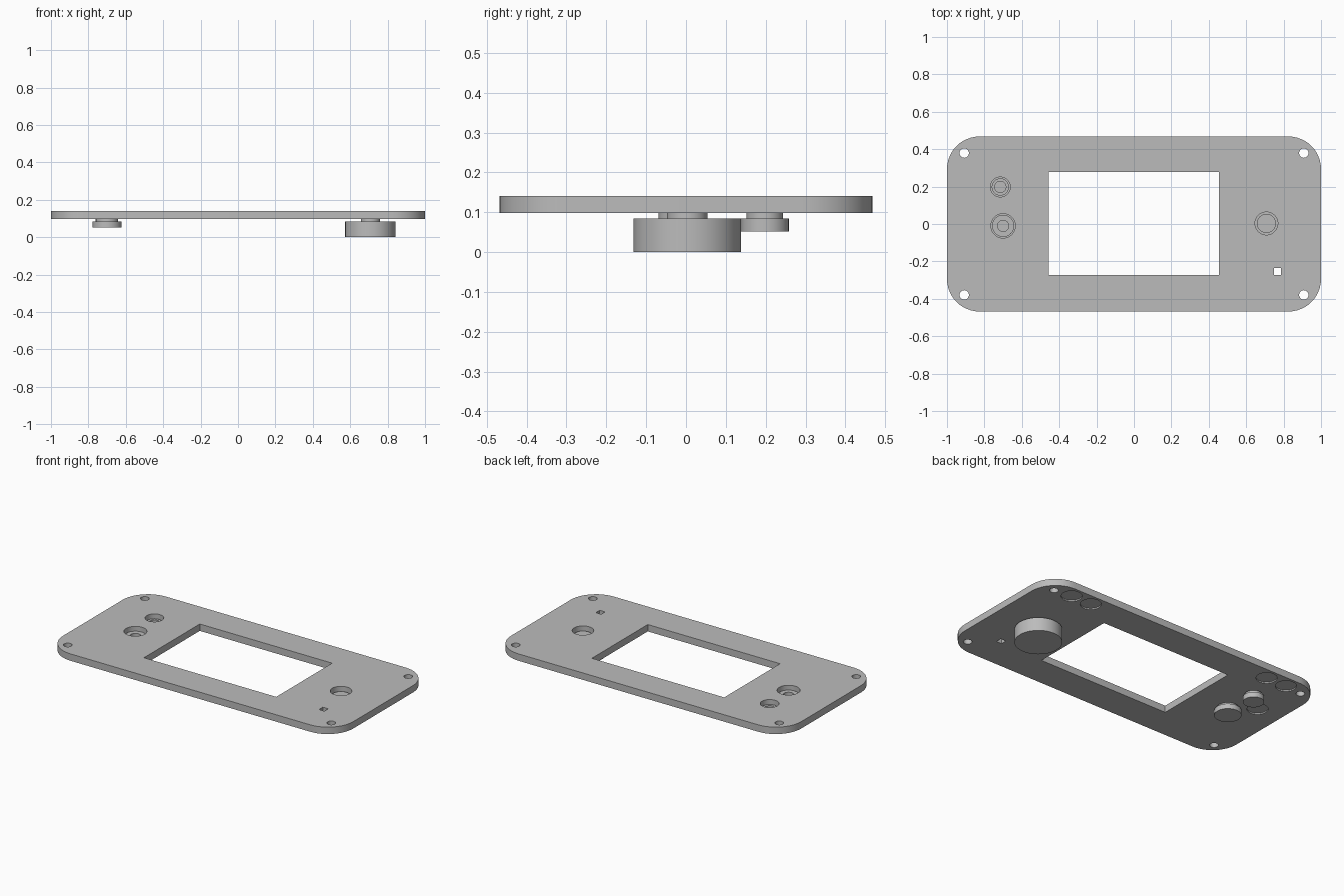
import bpy, math

cube = bpy.data.objects.get("Cube")
if cube:
    bpy.data.objects.remove(cube, do_unlink=True)

grey = bpy.data.materials.new("plain_grey")
grey.use_nodes = True
colour = (0.5, 0.5, 0.5, 1)
grey.diffuse_color = colour
grey.node_tree.nodes["Principled BSDF"].inputs["Base Color"].default_value = colour

BOTTOM, TOP = 0.098, 0.141


def prism(name, outline, z0, z1):
    """Extrude a closed xy outline between two heights."""
    n = len(outline)
    verts = [(x, y, z) for z in (z0, z1) for x, y in outline]
    faces = [tuple(reversed(range(n))), tuple(range(n, 2 * n))]
    faces += [(i, (i + 1) % n, n + (i + 1) % n, n + i) for i in range(n)]
    mesh = bpy.data.meshes.new(name)
    mesh.from_pydata(verts, [], faces)
    mesh.materials.append(grey)
    obj = bpy.data.objects.new(name, mesh)
    bpy.context.collection.objects.link(obj)
    return obj


def circle(x, y, r, n=48):
    return [(x + r * math.cos(i * math.tau / n), y + r * math.sin(i * math.tau / n))
            for i in range(n)]


def rectangle(x, y, hx, hy):
    return [(x - hx, y - hy), (x + hx, y - hy), (x + hx, y + hy), (x - hx, y + hy)]


def rounded_rectangle(hx, hy, r, steps=12):
    points = []
    for corner, (sx, sy) in enumerate([(1, 1), (-1, 1), (-1, -1), (1, -1)]):
        for i in range(steps + 1):
            a = (corner + i / steps) * math.pi / 2
            points.append((sx * (hx - r) + r * math.cos(a), sy * (hy - r) + r * math.sin(a)))
    return points


def cut(obj, outline, z0, z1):
    """Remove a prism from an object."""
    cutter = prism("cutter", outline, z0, z1)
    cutter.hide_render = True
    mod = obj.modifiers.new("cut", "BOOLEAN")
    mod.operation, mod.solver, mod.object = "DIFFERENCE", "EXACT", cutter
    bpy.context.view_layer.objects.active = obj
    bpy.ops.object.modifier_apply(modifier=mod.name)
    bpy.data.objects.remove(cutter, do_unlink=True)


def smooth(obj):
    bpy.ops.object.select_all(action="DESELECT")
    obj.select_set(True)
    bpy.context.view_layer.objects.active = obj
    bpy.ops.object.shade_smooth_by_angle(angle=math.radians(30))


# Face plate with display window
plate = prism("face_plate", rounded_rectangle(1.0, 0.468, 0.175), BOTTOM, TOP)
cut(plate, rectangle(-0.002, 0.003, 0.456, 0.275), 0, 1)

# Corner screw holes and the small square opening
for sx in (-1, 1):
    for sy in (-1, 1):
        cut(plate, circle(sx * 0.908, sy * 0.379, 0.025, 32), 0, 1)
cut(plate, rectangle(0.767, -0.253, 0.019, 0.019), 0, 1)

# Shallow round pockets underneath
for x, y in [(0.79, 0.393), (0.648, 0.393), (-0.648, 0.393), (-0.79, 0.393), (-0.834, 0.091)]:
    cut(plate, circle(x, y, 0.06), 0, BOTTOM + 0.008)

# Controls: name, centre, hole, stem, cap radius, cap bottom, socket radius
controls = [
    ("dial", 0.708, 0.003, 0.061, 0.051, 0.135, 0.0, 0),
    ("large_button", -0.70, -0.01, 0.065, 0.059, 0.077, 0.052, 0.03),
    ("small_button", -0.715, 0.198, 0.053, 0.046, 0.06, 0.052, 0.03),
]
for name, x, y, hole, stem, cap, low, socket in controls:
    cut(plate, circle(x, y, hole), 0, 1)
    # Cap and narrower stem are one solid, rising into the plate
    body = prism(name, circle(x, y, cap, 64), low, 0.084)
    neck = prism("stem", circle(x, y, stem), 0.07, 0.114)
    mod = body.modifiers.new("join", "BOOLEAN")
    mod.operation, mod.solver, mod.object = "UNION", "EXACT", neck
    bpy.context.view_layer.objects.active = body
    bpy.ops.object.modifier_apply(modifier=mod.name)
    bpy.data.objects.remove(neck, do_unlink=True)
    if socket:
        cut(body, circle(x, y, socket), 0.098, 1)
    smooth(body)
smooth(plate)
